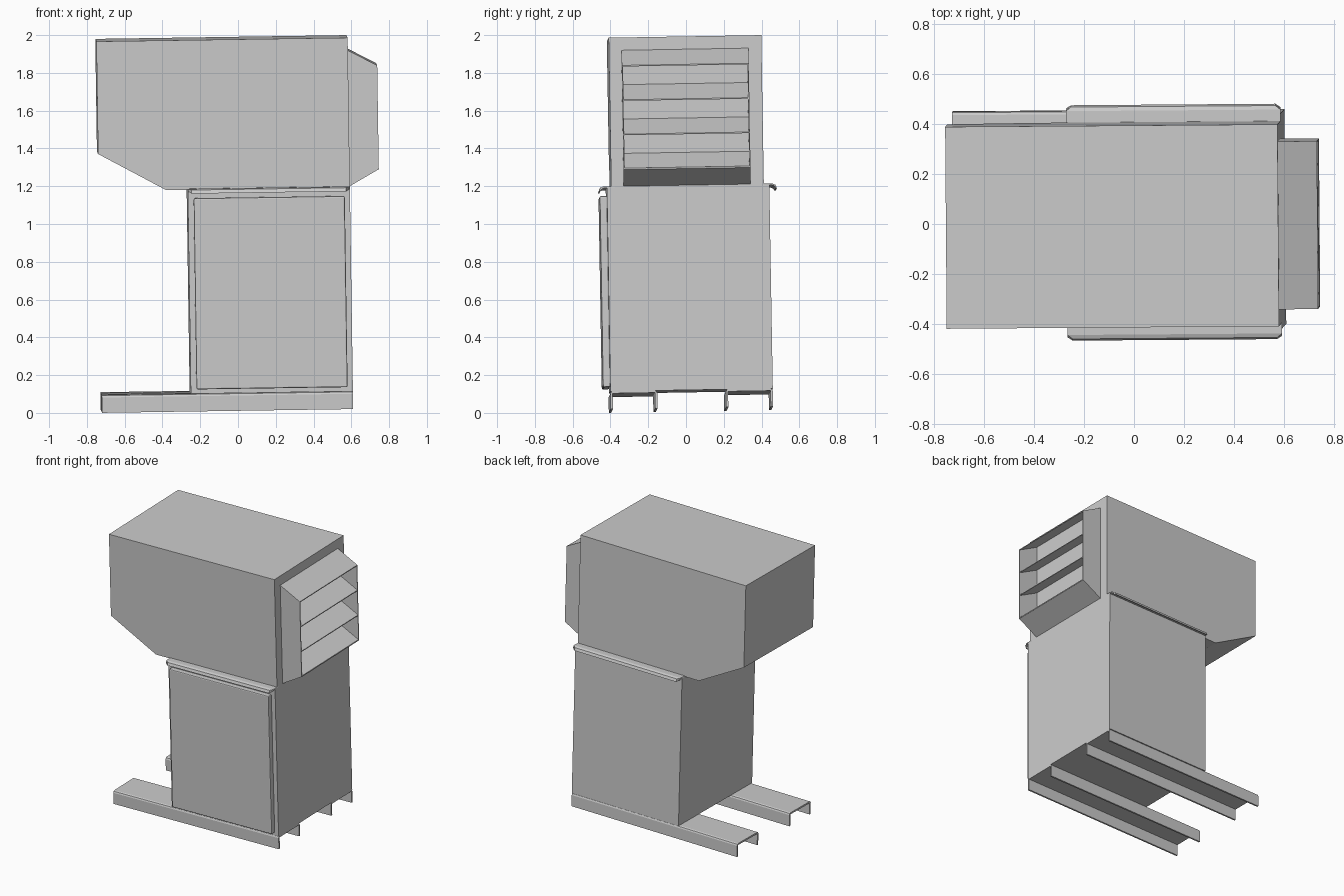
import bpy, bmesh
from mathutils import Euler

if "Cube" in bpy.data.objects:
    bpy.data.objects.remove(bpy.data.objects["Cube"])

# The whole cabinet leans very slightly off the axes
TILT = Euler((0.017, -0.015, 0.0075)).to_matrix().to_4x4()
MID_Y = 0.026


def prism(name, profile, axis, lo, hi, bevel=0.0, inset=None):
    """Extrude a profile along x (points are y,z) or y (points are x,z)."""
    bm = bmesh.new()
    rings = []
    for end, sign in ((lo, 1), (hi, -1)):
        ring = []
        for a, b in profile:
            e = end + sign * (inset(a) if inset else 0)
            ring.append(bm.verts.new((e, a, b) if axis == 'x' else (a, e, b)))
        rings.append(ring)
    n = len(profile)
    for ring in rings:
        bm.faces.new(ring)
    for i in range(n):
        j = (i + 1) % n
        bm.faces.new((rings[0][i], rings[0][j], rings[1][j], rings[1][i]))
    bmesh.ops.recalc_face_normals(bm, faces=bm.faces[:])
    mesh = bpy.data.meshes.new(name)
    bm.to_mesh(mesh)
    bm.free()
    ob = bpy.data.objects.new(name, mesh)
    bpy.context.collection.objects.link(ob)
    ob.matrix_world = TILT
    if bevel:
        mod = ob.modifiers.new("bevel", 'BEVEL')
        mod.width = bevel
        mod.segments = 2
    return ob


def rect(a0, a1, b0, b1):
    return [(a0, b0), (a1, b0), (a1, b1), (a0, b1)]


# Lower cabinet and its raised front door
prism("cabinet", rect(-0.403, 0.457, 0.112, 1.192), 'x', -0.251, 0.607)
prism("front_door", rect(-0.221, 0.579, 0.135, 1.147), 'y', -0.442, -0.402, bevel=0.007)

# Upper housing with the chamfered overhang
prism("upper_housing", [(-0.723, 1.984), (-0.723, 1.388), (-0.366, 1.192),
                        (0.607, 1.192), (0.607, 1.984)], 'y', -0.380, 0.428)

# Base channels, open underneath with rounded upper corners
Z0, Z1, T, R = 0.018, 0.113, 0.012, 0.014
for side, y0, y1 in (("front", -0.403, -0.155), ("back", 0.208, 0.457)):
    half = [(y0 + T, Z1 - T), (y0 + T, Z0), (y0, Z0), (y0, Z1 - R),
            (y0 + 0.3 * R, Z1 - 0.3 * R), (y0 + R, Z1)]
    other = [(y0 + y1 - y, z) for y, z in reversed(half)]
    prism(side + "_base_channel", half + other, 'x', -0.723, 0.607)

# Drip rails with a rolled lip and clipped ends
for side, s in (("front", -1), ("back", 1)):
    pts = [(0.39, 1.197), (0.448, 1.197), (0.464, 1.191), (0.471, 1.172),
           (0.464, 1.172), (0.458, 1.184), (0.446, 1.189), (0.39, 1.189)]
    prism(side + "_drip_rail", [(MID_Y + s * y, z) for y, z in pts], 'x', -0.251, 0.607,
          inset=lambda y: 0.02 if abs(y - MID_Y) > 0.46 else 0.0)

# Louvre cowl: two cheeks, four sloping slats and a rising bottom plate
XI, XO, YL, YR, S = 0.604, 0.762, -0.314, 0.358, 0.006
cheek = [(XI, 1.918), (XO, 1.834), (XO, 1.284), (XI, 1.195)]
prism("front_louvre_cheek", cheek, 'y', YL, YL + S)
prism("back_louvre_cheek", cheek, 'y', YR - S, YR)
step = (1.834 - 1.288) / 3
for i in range(4):
    zi, zo = 1.918 - i * step, 1.834 - i * step
    prism(f"louvre_slat_{i + 1}", [(XI, zi), (XO, zo), (XO, zo - S), (XI, zi - S)],
          'y', YL + S / 2, YR - S / 2)
prism("louvre_bottom", [(XI, 1.195), (XO, 1.284), (XO, 1.284 + S), (XI, 1.195 + S)],
      'y', YL + S / 2, YR - S / 2)
